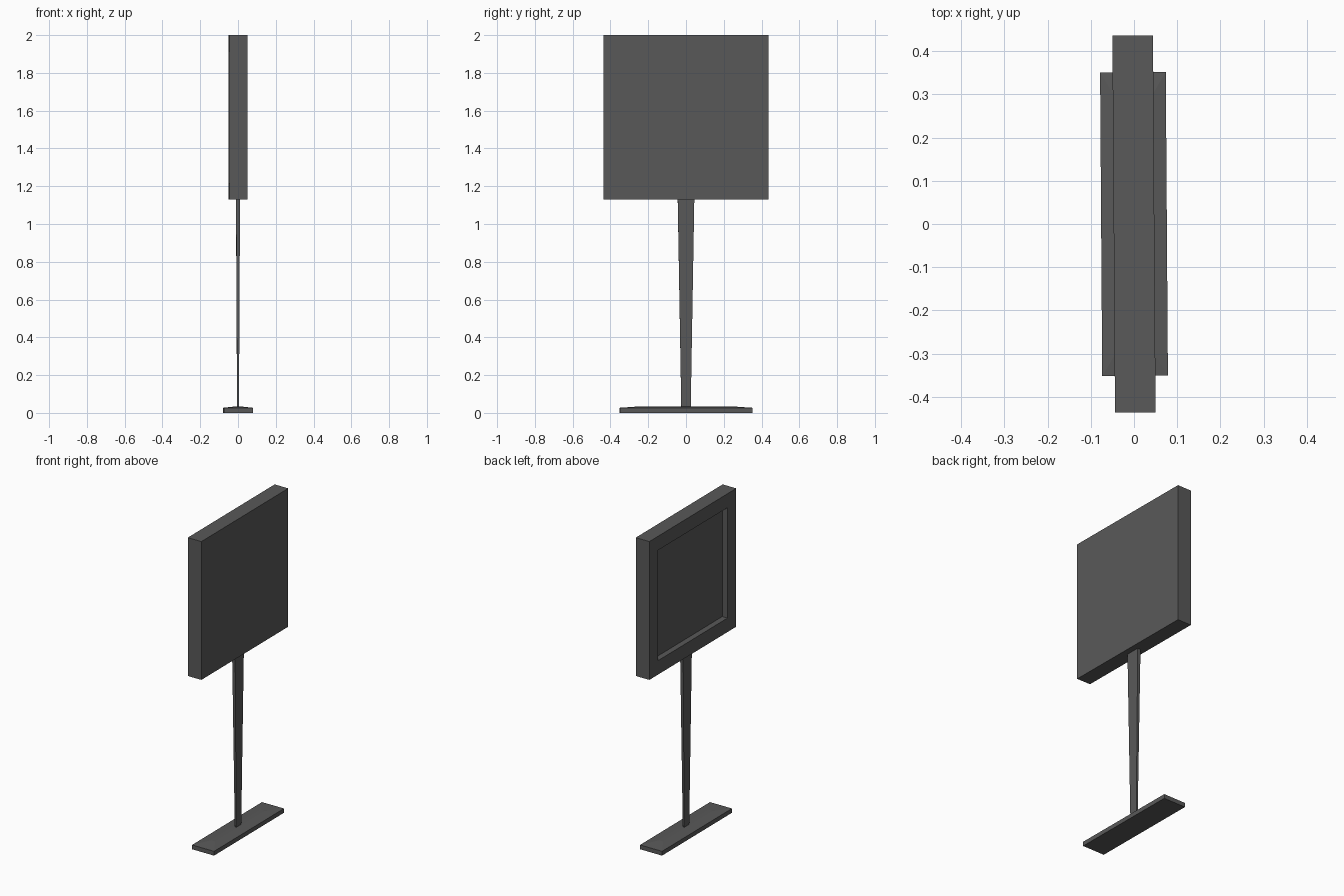
import bpy, bmesh, math
from mathutils import Matrix

if "Cube" in bpy.data.objects:
    bpy.data.objects.remove(bpy.data.objects["Cube"])

TWIST = Matrix.Rotation(math.radians(0.4), 4, 'Z')  # the whole sign is turned very slightly

dark = bpy.data.materials.new("dark_grey")
dark.diffuse_color = (0.1, 0.1, 0.1, 1)
dark.use_nodes = True
dark.node_tree.nodes["Principled BSDF"].inputs["Base Color"].default_value = dark.diffuse_color


def loft(name, sections, edit=None):
    """Stack rectangles given as (z, half x, half y) into a closed solid."""
    bm = bmesh.new()
    rings = [[bm.verts.new((sx * hx, sy * hy, z))
              for sx, sy in ((-1, -1), (1, -1), (1, 1), (-1, 1))]
             for z, hx, hy in sections]
    bm.faces.new(rings[0][::-1])
    bm.faces.new(rings[-1])
    for a, b in zip(rings, rings[1:]):
        for i in range(4):
            j = (i + 1) % 4
            bm.faces.new((a[i], a[j], b[j], b[i]))
    bm.normal_update()
    if edit:
        edit(bm)
    bm.transform(TWIST)
    mesh = bpy.data.meshes.new(name)
    bm.to_mesh(mesh)
    bm.free()
    mesh.materials.append(dark)
    obj = bpy.data.objects.new(name, mesh)
    bpy.context.collection.objects.link(obj)
    return obj


def recess_left(bm):
    """Sink a framed square panel into the -x face."""
    face = min(bm.faces, key=lambda f: f.normal.x)
    bmesh.ops.inset_region(bm, faces=[face], thickness=0.088, use_even_offset=True)
    pushed = bmesh.ops.extrude_discrete_faces(bm, faces=[face])["faces"]
    bmesh.ops.translate(bm, verts=pushed[0].verts, vec=(0.036, 0, 0))


# Foot plate with a gently raised top
loft("base_plate", [(0, 0.076, 0.351), (0.027, 0.076, 0.351), (0.034, 0.015, 0.25)])

# Flat post widening towards the top
loft("post", [(0.028, 0.005, 0.025), (1.135, 0.0105, 0.044)])

# Square head, recessed on one side
loft("sign_panel", [(1.13, 0.047, 0.436), (2.0, 0.047, 0.436)], recess_left)
